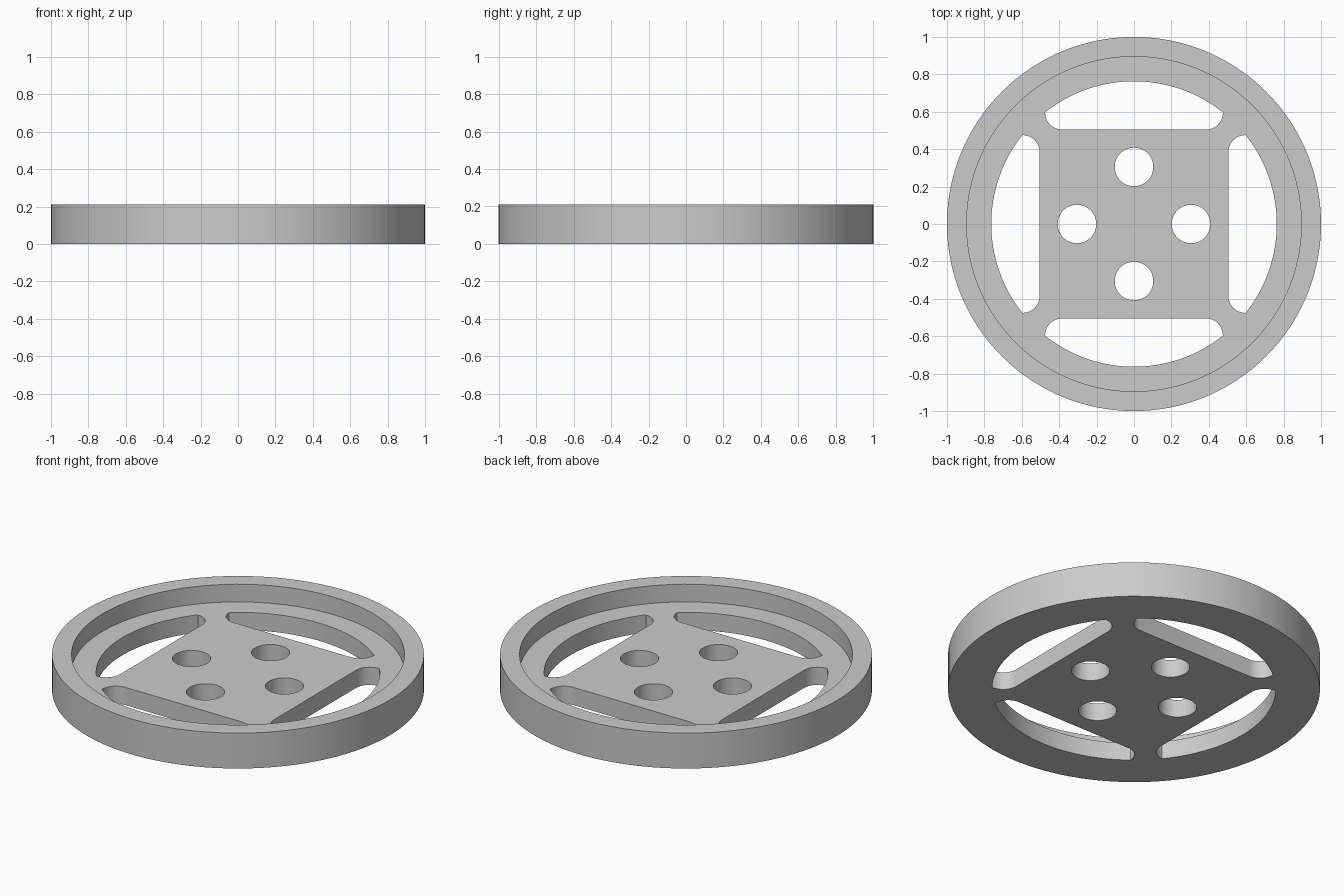
import bpy
import bmesh
from math import sin, cos, pi, atan2, radians
from mathutils import Matrix, Vector

if "Cube" in bpy.data.objects:
    bpy.data.objects.remove(bpy.data.objects["Cube"], do_unlink=True)

HEIGHT, FLOOR = 0.21, 0.105
RIM_INNER = 0.895
SLOT_OUTER, SLOT_INNER, SLOT_HALF, FILLET = 0.763, 0.505, 0.475, 0.09
HOLE_RADIUS, HOLE_OFFSET = 0.103, 0.305

grey = bpy.data.materials.new("light grey")
grey.use_nodes = True
grey.diffuse_color = (0.6, 0.6, 0.6, 1)
grey.node_tree.nodes["Principled BSDF"].inputs["Base Color"].default_value = grey.diffuse_color


def arc(cx, cy, r, a0, a1, n):
    """Points along an arc, both ends included."""
    return [Vector((cx + r * cos(a0 + (a1 - a0) * i / n),
                    cy + r * sin(a0 + (a1 - a0) * i / n), 0)) for i in range(n + 1)]


def circle(r, n, cx=0, cy=0):
    return arc(cx, cy, r, 0, 2 * pi, n)[:-1]


def prism(name, outline, z0, z1):
    """Upright solid from a closed counter-clockwise outline."""
    bm = bmesh.new()
    base = bm.faces.new([bm.verts.new((p.x, p.y, z0)) for p in outline])
    top = bmesh.ops.extrude_face_region(bm, geom=[base])["geom"]
    bmesh.ops.translate(bm, vec=(0, 0, z1 - z0),
                        verts=[g for g in top if isinstance(g, bmesh.types.BMVert)])
    bmesh.ops.recalc_face_normals(bm, faces=bm.faces)
    mesh = bpy.data.meshes.new(name)
    bm.to_mesh(mesh)
    bm.free()
    mesh.materials.append(grey)
    obj = bpy.data.objects.new(name, mesh)
    bpy.context.collection.objects.link(obj)
    return obj


# Solid disc
wheel = prism("wheel", circle(1, 160), 0, HEIGHT)

# Recess inside the rim
cutters = [prism("recess_cutter", circle(RIM_INNER, 160), FLOOR, HEIGHT + 0.1)]

# Slot outline: curved outer side, straight inner side with rounded corners
tip = atan2(SLOT_INNER + FILLET, SLOT_HALF)
fx, fy = SLOT_HALF - FILLET, SLOT_INNER + FILLET
slot = (arc(0, 0, SLOT_OUTER, tip, pi - tip, 32)
        + arc(-fx, fy, FILLET, pi, 1.5 * pi, 10)
        + arc(fx, fy, FILLET, 1.5 * pi, 2 * pi, 10)[:-1])

# Four slots and four round holes
for i in range(4):
    turn = Matrix.Rotation(i * pi / 2, 3, "Z")
    hole = circle(HOLE_RADIUS, 48, 0, HOLE_OFFSET)
    for name, outline in (("slot_cutter", slot), ("hole_cutter", hole)):
        cutters.append(prism(name, [turn @ p for p in outline], -0.1, HEIGHT + 0.1))

# Cut the disc, then drop the cutters
bpy.ops.object.select_all(action="DESELECT")
bpy.context.view_layer.objects.active = wheel
wheel.select_set(True)
for cutter in cutters:
    cutter.hide_render = True
    mod = wheel.modifiers.new("cut", "BOOLEAN")
    mod.operation = "DIFFERENCE"
    mod.solver = "EXACT"
    mod.object = cutter
    bpy.ops.object.modifier_apply(modifier=mod.name)
    bpy.data.objects.remove(cutter, do_unlink=True)

bpy.ops.object.shade_smooth_by_angle(angle=radians(30))
